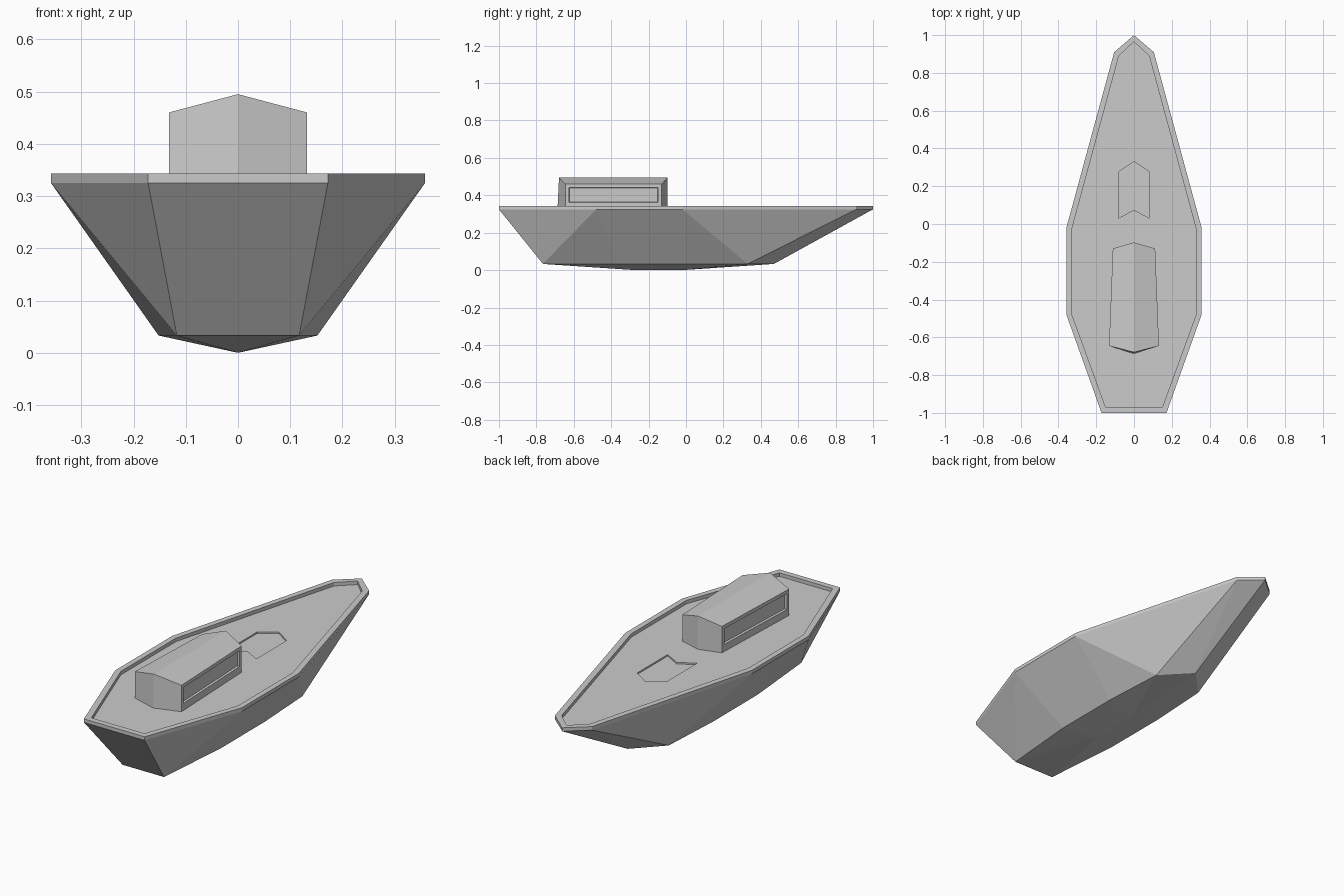
import bpy, bmesh

if "Cube" in bpy.data.objects:
    bpy.data.objects.remove(bpy.data.objects["Cube"])


def mirrored(half):
    """Closed outline from a right-hand half running from front to back."""
    return half + [(-x, y) for x, y in reversed(half) if x > 0]


def finish(bm, name):
    bmesh.ops.recalc_face_normals(bm, faces=bm.faces[:])
    mesh = bpy.data.meshes.new(name)
    bm.to_mesh(mesh)
    bm.free()
    ob = bpy.data.objects.new(name, mesh)
    bpy.context.collection.objects.link(ob)
    return ob


def prism(outline, z0, z1, name):
    bm = bmesh.new()
    lo = [bm.verts.new((x, y, z0)) for x, y in outline]
    hi = [bm.verts.new((x, y, z1)) for x, y in outline]
    n = len(outline)
    for i in range(n):
        j = (i + 1) % n
        bm.faces.new((lo[i], lo[j], hi[j], hi[i]))
    bm.faces.new(lo)
    bm.faces.new(hi)
    return finish(bm, name)


DECK, RAIL = 0.325, 0.343
outer = mirrored([(0.172, -1), (0.358, -0.48), (0.358, -0.02), (0.105, 0.91), (0, 1)])
inner = mirrored([(0.15, -0.97), (0.33, -0.475), (0.33, -0.03), (0.08, 0.89), (0, 0.965)])
chine = mirrored([(0.117, -0.765), (0.152, -0.36), (0.152, 0.0), (0.134, 0.33), (0, 0.47)])

# Hull: faceted skin around deck edge, chine and keel
bm = bmesh.new()
for pts, z in ((outer, DECK), (chine, 0.033), ([(0, -0.27), (0, -0.02)], 0.0)):
    for x, y in pts:
        bm.verts.new((x, y, z))
bmesh.ops.convex_hull(bm, input=bm.verts[:])
bmesh.ops.dissolve_limit(bm, angle_limit=0.01, verts=bm.verts[:], edges=bm.edges[:])
hull = finish(bm, "hull")

# Deck hatch: shallow sunken panel in an arrow shape
hatch = mirrored([(0, 0.075), (0.083, 0.03), (0.083, 0.275), (0, 0.33)])[:-1]
hatch = [(0, 0.075), (0.083, 0.03), (0.083, 0.275), (0, 0.33), (-0.083, 0.275), (-0.083, 0.03)]
cutter = prism(hatch, DECK - 0.008, DECK + 0.05, "hatch_cutter")
cutter.hide_render = True
cutter.hide_viewport = True
cut = hull.modifiers.new("hatch", 'BOOLEAN')
cut.operation = 'DIFFERENCE'
cut.solver = 'EXACT'
cut.object = cutter

# Gunwale: low rim around the deck
bm = bmesh.new()
rings = [[bm.verts.new((x, y, z)) for x, y in pts]
         for pts, z in ((outer, DECK), (outer, RAIL), (inner, RAIL), (inner, DECK))]
n = len(outer)
for k in range(4):
    a, b = rings[k], rings[(k + 1) % 4]
    for i in range(n):
        j = (i + 1) % n
        bm.faces.new((a[i], a[j], b[j], b[i]))
finish(bm, "gunwale")

# Cabin: pointed ends, ridged roof, recessed side windows
bm = bmesh.new()
base, eave, ridge = 0.343, 0.46, 0.495
plan = [(0, -0.687), (0.132, -0.645), (0.112, -0.13), (0, -0.098), (-0.112, -0.13), (-0.132, -0.645)]
lo = [bm.verts.new((x, y, base)) for x, y in plan]
hi = [bm.verts.new((x, y + (0.008 if y < -0.68 else 0), ridge if x == 0 else eave)) for x, y in plan]
walls = [bm.faces.new((lo[i], lo[(i + 1) % 6], hi[(i + 1) % 6], hi[i])) for i in range(6)]
bm.faces.new(hi[0:4])
bm.faces.new([hi[0], hi[3], hi[4], hi[5]])
bm.faces.new(lo)
bmesh.ops.recalc_face_normals(bm, faces=bm.faces[:])
sides = [walls[1], walls[4]]
bmesh.ops.inset_individual(bm, faces=sides, thickness=0.026, depth=0)
bmesh.ops.inset_individual(bm, faces=sides, thickness=0.004, depth=-0.01)
for v in lo:
    v.co.z = DECK
finish(bm, "cabin")
